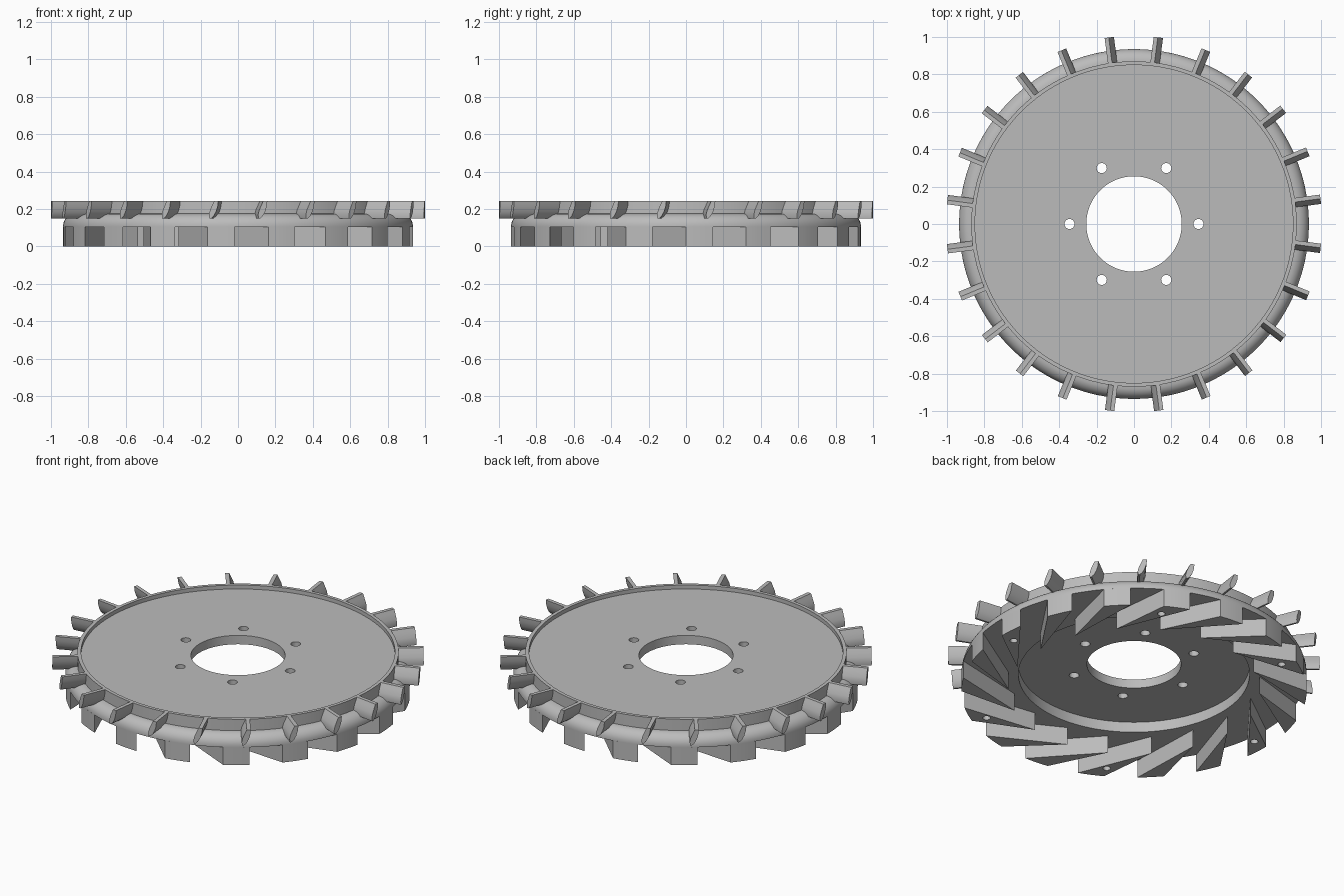
import bpy, bmesh
from math import sin, cos, pi, radians
from mathutils import Matrix, Vector

if "Cube" in bpy.data.objects:
    bpy.data.objects.remove(bpy.data.objects["Cube"], do_unlink=True)

grey = bpy.data.materials.new("machined_grey")
grey.use_nodes = True
colour = (0.5, 0.5, 0.5, 1)
grey.diffuse_color = colour
grey.node_tree.nodes["Principled BSDF"].inputs["Base Color"].default_value = colour


def make_object(name, bm):
    bmesh.ops.recalc_face_normals(bm, faces=bm.faces)
    mesh = bpy.data.meshes.new(name)
    bm.to_mesh(mesh)
    bm.free()
    mesh.materials.append(grey)
    obj = bpy.data.objects.new(name, mesh)
    bpy.context.collection.objects.link(obj)
    return obj


def smooth(obj):
    bpy.ops.object.select_all(action="DESELECT")
    obj.select_set(True)
    bpy.context.view_layer.objects.active = obj
    bpy.ops.object.shade_smooth_by_angle(angle=radians(30))


def extrude_outline(bm, points, offset):
    """Closed outline pushed along an offset into a solid."""
    face = bm.faces.new([bm.verts.new(p) for p in points])
    top = bmesh.ops.extrude_face_region(bm, geom=[face])["geom"]
    verts = [v for v in top if isinstance(v, bmesh.types.BMVert)]
    bmesh.ops.translate(bm, verts=verts, vec=offset)


def lathe(name, profile, steps):
    bm = bmesh.new()
    rings = []
    for i in range(steps):
        a = 2 * pi * i / steps
        rings.append([bm.verts.new((r * cos(a), r * sin(a), z)) for r, z in profile])
    n = len(profile)
    for i in range(steps):
        a, b = rings[i], rings[(i + 1) % steps]
        for j in range(n):
            k = (j + 1) % n
            bm.faces.new((a[j], b[j], b[k], a[k]))
    return make_object(name, bm)


def drill(obj, name, count, ring_radius, hole_radius, low, high):
    """Cut a ring of round holes, leaving the cutter hidden."""
    bm = bmesh.new()
    for i in range(count):
        a = 2 * pi * i / count
        place = Matrix.Translation((ring_radius * cos(a), ring_radius * sin(a), (low + high) / 2))
        bmesh.ops.create_cone(bm, cap_ends=True, segments=24, radius1=hole_radius,
                              radius2=hole_radius, depth=high - low, matrix=place)
    cutter = make_object(name, bm)
    cutter.hide_render = True
    cutter.hide_viewport = True
    cutter.display_type = "WIRE"
    mod = obj.modifiers.new("holes", "BOOLEAN")
    mod.object = cutter
    mod.solver = "EXACT"


# Disc body: pocketed underside, rounded shoulder, raised rim on top
shoulder = [(0.87 + 0.065 * cos(t * pi / 16), 0.11 + 0.065 * sin(t * pi / 16)) for t in range(9)]
profile = [(0.255, 0.167), (0.626, 0.167), (0.626, 0.105), (0.935, 0.105)] + shoulder
profile += [(0.87, 0.243), (0.85, 0.243), (0.85, 0.22), (0.255, 0.22)]
disc = lathe("disc", profile, 144)
smooth(disc)
drill(disc, "bolt_hole_cutter", 6, 0.345, 0.027, 0.1, 0.3)

# Swept wedge vanes on the underside
def polar(r, degrees, z):
    a = radians(degrees)
    return Vector((r * cos(a), r * sin(a), z))


bm = bmesh.new()
for i in range(18):
    start = i * 20
    outline = [polar(0.68, start - 18, 0)]
    outline += [polar(0.935, start + 8.9 * k / 4, 0) for k in range(5)]
    extrude_outline(bm, outline, (0, 0, 0.106))
vanes = make_object("underside_vanes", bm)
smooth(vanes)
drill(vanes, "vane_hole_cutter", 6, 0.85, 0.021, -0.05, 0.104)

# Curved blades around the rim: crescent section (tangent, height)
section = [(-0.022, 0.150), (-0.024, 0.170), (-0.018, 0.195), (-0.006, 0.222), (0.004, 0.243),
           (0.026, 0.243), (0.023, 0.215), (0.014, 0.185), (0.001, 0.162), (-0.012, 0.150)]
bm = bmesh.new()
for i in range(24):
    a = radians(7.5 + 15 * i)
    out = Vector((cos(a), sin(a), 0))
    side = Vector((-sin(a), cos(a), 0))
    points = [out * 0.865 + side * t + Vector((0, 0, z)) for t, z in section]
    extrude_outline(bm, points, out * 0.141)
blades = make_object("rim_blades", bm)
smooth(blades)
